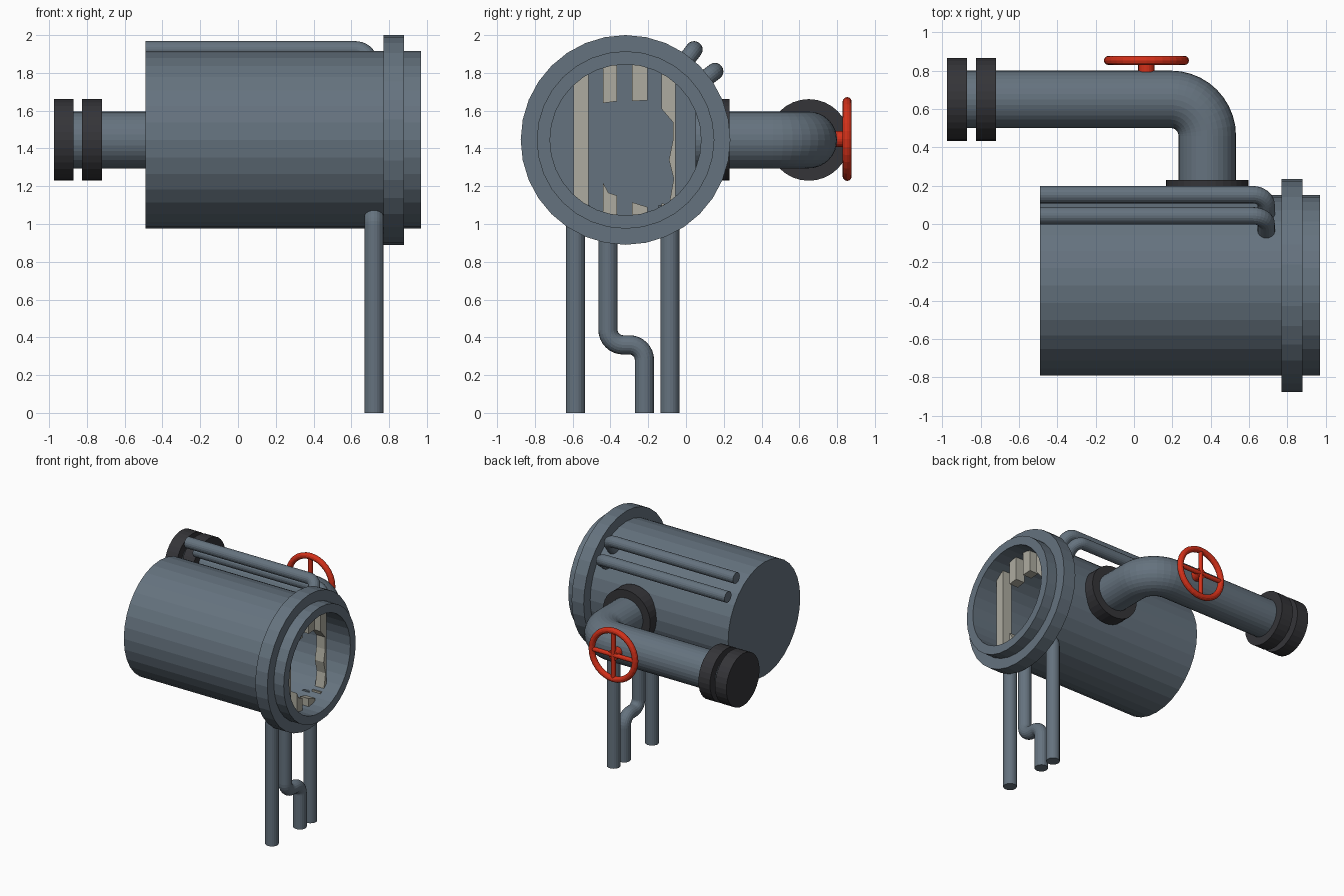
import bpy, bmesh
from math import sin, cos, pi
from mathutils import Vector as V

if "Cube" in bpy.data.objects:
    bpy.data.objects.remove(bpy.data.objects["Cube"])


def material(name, rgb):
    m = bpy.data.materials.new(name)
    m.diffuse_color = (*rgb, 1)
    m.use_nodes = True
    m.node_tree.nodes["Principled BSDF"].inputs["Base Color"].default_value = m.diffuse_color
    return m


STEEL = material("blue_grey_steel", (0.13, 0.17, 0.21))
DARK = material("dark_iron", (0.035, 0.035, 0.04))
RED = material("red_paint", (0.65, 0.03, 0.01))
CREAM = material("pale_bar", (0.42, 0.41, 0.35))


def finish(bm, name, mat):
    bmesh.ops.recalc_face_normals(bm, faces=bm.faces)
    me = bpy.data.meshes.new(name)
    bm.to_mesh(me)
    bm.free()
    me.materials.append(mat)
    ob = bpy.data.objects.new(name, me)
    bpy.context.collection.objects.link(ob)
    return ob


def skin(bm, rings, closed=False):
    """Bridge vertex rings; cap the ends unless closed."""
    n = len(rings[0])
    pairs = list(zip(rings, rings[1:])) + ([(rings[-1], rings[0])] if closed else [])
    for a, b in pairs:
        for i in range(n):
            j = (i + 1) % n
            bm.faces.new((a[i], a[j], b[j], b[i]))
    if not closed:
        bm.faces.new(rings[0])
        bm.faces.new(rings[-1])


def lathe(name, origin, axis, profile, mat, sides=32):
    """Turn (distance along axis, radius) points around an axis."""
    axis, o = V(axis), V(origin)
    u = V((0, 0, 1))
    w = axis.cross(u)
    bm = bmesh.new()
    rings = [[bm.verts.new(o + axis * d + (u * cos(2 * pi * i / sides) + w * sin(2 * pi * i / sides)) * r)
              for i in range(sides)] for d, r in profile]
    skin(bm, rings)
    return finish(bm, name, mat)


def tube(name, points, radius, normal, mat, bend=0.08, sides=20, steps=8):
    """Sweep a circle along a planar path with rounded right-angle corners."""
    pts, n = [V(p) for p in points], V(normal).normalized()
    path = [(pts[0], (pts[1] - pts[0]).normalized())]
    for a, p, b in zip(pts, pts[1:], pts[2:]):
        d1, d2 = (p - a).normalized(), (b - p).normalized()
        c = p + (d2 - d1) * bend
        for k in range(steps + 1):
            t = pi / 2 * k / steps
            path.append((c + (d1 * sin(t) - d2 * cos(t)) * bend, d1 * cos(t) + d2 * sin(t)))
    path.append((pts[-1], (pts[-1] - pts[-2]).normalized()))
    bm = bmesh.new()
    rings = []
    for p, t in path:
        s = n.cross(t)
        rings.append([bm.verts.new(p + (s * cos(2 * pi * i / sides) + n * sin(2 * pi * i / sides)) * radius)
                      for i in range(sides)])
    skin(bm, rings)
    return finish(bm, name, mat)


CY, CZ = -0.32, 1.445  # drum axis

# Hollow drum with raised collar
lathe("drum", (0, CY, CZ), (1, 0, 0),
      [(-0.49, 0.47), (0.77, 0.47), (0.77, 0.555), (0.88, 0.555), (0.88, 0.47),
       (0.97, 0.47), (0.97, 0.40), (-0.45, 0.40)], STEEL)

# Broken grille bars: (y, z) outlines extruded along x
bars = [
    [(-.595, 1.10), (-.515, 1.10), (-.515, 1.79), (-.595, 1.79)],
    [(-.44, 1.64), (-.365, 1.65), (-.365, 1.87), (-.44, 1.87)],
    [(-.44, 1.03), (-.365, 1.03), (-.365, 1.15), (-.41, 1.165), (-.44, 1.22)],
    [(-.285, 1.65), (-.205, 1.655), (-.205, 1.87), (-.285, 1.87)],
    [(-.285, 1.02), (-.205, 1.02), (-.205, 1.09), (-.285, 1.115)],
    [(-.055, 1.10), (-.055, 1.79), (-.13, 1.82), (-.13, 1.61), (-.07, 1.54),
     (-.07, 1.44), (-.09, 1.34), (-.065, 1.24), (-.09, 1.10)],
    [(-.13, 1.06), (-.08, 1.08), (-.09, 1.10), (-.13, 1.11)],
]
for i, outline in enumerate(bars):
    bm = bmesh.new()
    face = bm.faces.new([bm.verts.new((0.765, y, z)) for y, z in outline])
    new = bmesh.ops.extrude_face_region(bm, geom=[face])["geom"]
    bmesh.ops.translate(bm, vec=(0.08, 0, 0), verts=[v for v in new if isinstance(v, bmesh.types.BMVert)])
    finish(bm, f"grille_bar_{i + 1}", CREAM)

# Legs: two outer ones curl into the drum, the middle one has a jog
for name, y, end in (("front_leg", -0.585, -0.51), ("back_leg", -0.085, -0.145)):
    tube(name, [(0.72, y, 0), (0.72, y, 1.05), (0.72, end, 1.05)], 0.051, (1, 0, 0), STEEL, 0.055)
tube("jogged_drain_pipe", [(0.72, -0.22, 0), (0.72, -0.22, 0.36), (0.72, -0.413, 0.36), (0.72, -0.413, 1.03)],
     0.051, (1, 0, 0), STEEL, 0.08)

# Two thin pipes along the drum, bending in towards its axis
for i, (y, z) in enumerate(((0.043, 1.923), (0.153, 1.808))):
    inward = V((0, CY - y, CZ - z)).normalized()
    p = V((0.69, y, z))
    tube(f"side_pipe_{i + 1}", [(-0.49, y, z), p, p + inward * 0.17], 0.045,
         V((1, 0, 0)).cross(inward), STEEL, 0.07)

# Main elbow pipe and its dark flanges
tube("main_pipe", [(-0.95, 0.65, CZ), (0.382, 0.65, CZ), (0.382, 0.05, CZ)], 0.15,
     (0, 0, 1), STEEL, 0.19, 32, 10)
for i, x in enumerate((-0.975, -0.825)):
    lathe(f"end_flange_{i + 1}", (x, 0.65, CZ), (1, 0, 0), [(0, 0.216), (0.105, 0.216)], DARK)
lathe("drum_flange", (0.382, 0.115, CZ), (0, 1, 0), [(0, 0.216), (0.115, 0.216)], DARK)

# Valve hand wheel: rim, cross spokes, stem
WX, WY, WZ = 0.065, 0.853, 1.45
bm = bmesh.new()
rings = []
for i in range(32):
    a = 2 * pi * i / 32
    rings.append([bm.verts.new((WX + cos(a) * (0.198 + 0.024 * cos(b)), WY + 0.024 * sin(b),
                                WZ + sin(a) * (0.198 + 0.024 * cos(b))))
                  for b in (2 * pi * k / 12 for k in range(12))])
skin(bm, rings, closed=True)
finish(bm, "wheel_rim", RED)
for name, d, n in (("wheel_spoke_across", (0.195, 0, 0), (0, 1, 0)), ("wheel_spoke_upright", (0, 0, 0.195), (0, 1, 0))):
    c = V((WX, WY, WZ))
    tube(name, [c - V(d), c + V(d)], 0.018, n, RED, sides=12)
lathe("wheel_stem", (WX, 0.77, WZ), (0, 1, 0), [(0, 0.043), (0.09, 0.043)], RED, 20)
